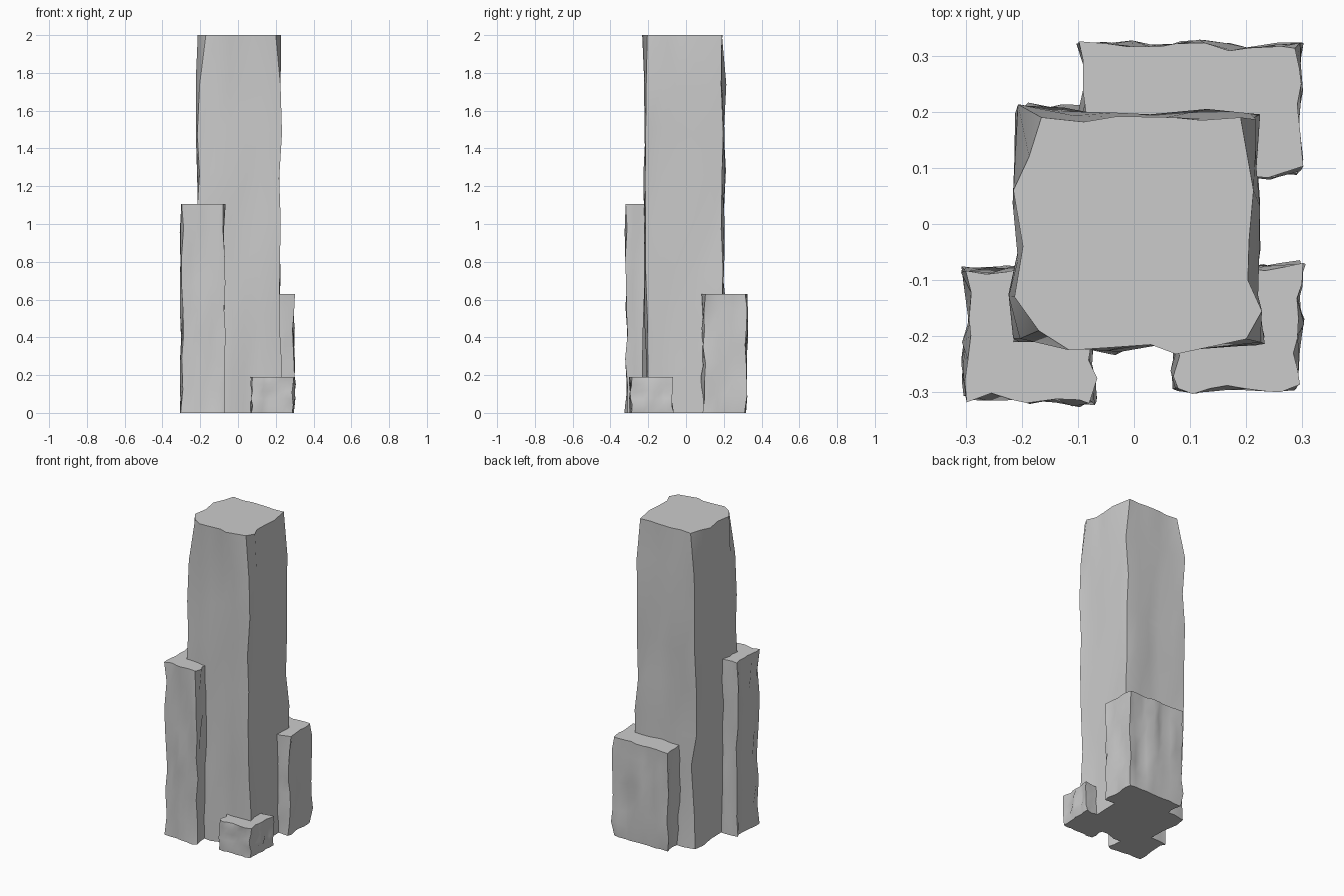
import bpy, bmesh, random

if "Cube" in bpy.data.objects:
    bpy.data.objects.remove(bpy.data.objects["Cube"])


def perimeter(x0, x1, y0, y1, nx, ny):
    # counter-clockwise rectangle outline, starting front left
    p = [(x0 + (x1 - x0) * i / nx, y0) for i in range(nx)]
    p += [(x1, y0 + (y1 - y0) * i / ny) for i in range(ny)]
    p += [(x1 - (x1 - x0) * i / nx, y1) for i in range(nx)]
    p += [(x0, y1 - (y1 - y0) * i / ny) for i in range(ny)]
    return p


def pillar(name, x0, x1, y0, y1, h, nx, ny, levels, amp, seed, top=None):
    rng = random.Random(seed)
    base = perimeter(x0, x1, y0, y1, nx, ny)
    cols = [(rng.uniform(-amp, amp) * 0.5, rng.uniform(-amp, amp) * 0.5) for _ in base]
    bm = bmesh.new()
    rings = []
    for k in range(levels + 1):
        z = h * k / levels
        ring = []
        for i, (x, y) in enumerate(base):
            px = x + cols[i][0] + rng.uniform(-amp, amp) * 0.6
            py = y + cols[i][1] + rng.uniform(-amp, amp) * 0.6
            if top and k == levels:
                px, py = top[i]
            dz = 0 if k in (0, levels) else rng.uniform(-0.15, 0.15) * h / levels
            ring.append(bm.verts.new((px, py, z + dz)))
        rings.append(ring)
    n = len(base)
    for a, b in zip(rings, rings[1:]):
        for i in range(n):
            j = (i + 1) % n
            bm.faces.new((a[i], a[j], b[j], b[i]))
    # flat cut caps
    bm.faces.new(rings[0][::-1])
    bm.faces.new(rings[-1])
    me = bpy.data.meshes.new(name)
    bm.to_mesh(me)
    bm.free()
    ob = bpy.data.objects.new(name, me)
    bpy.context.collection.objects.link(ob)
    bpy.ops.object.select_all(action='DESELECT')
    ob.select_set(True)
    bpy.context.view_layer.objects.active = ob
    bpy.ops.object.shade_smooth_by_angle(angle=0.7)
    return ob


# outline of the main pillar's top, five points per side
top = [(-0.17, -0.19), (-0.115, -0.225), (-0.04, -0.22), (0.03, -0.215), (0.075, -0.232),
       (0.2, -0.205), (0.228, -0.155), (0.203, -0.1), (0.205, -0.03), (0.213, 0.06),
       (0.19, 0.19), (0.12, 0.185), (0.07, 0.19), (-0.03, 0.192), (-0.09, 0.182),
       (-0.165, 0.19), (-0.187, 0.12), (-0.215, 0.06), (-0.198, -0.04), (-0.213, -0.13)]
pillar("main_pillar", -0.205, 0.21, -0.212, 0.197, 2.0, 5, 5, 8, 0.022, 3, top)

# lower pillars around it
pillar("front_left_pillar", -0.297, -0.073, -0.313, -0.087, 1.105, 6, 6, 8, 0.014, 5)
pillar("back_right_pillar", -0.09, 0.295, 0.09, 0.315, 0.63, 9, 6, 7, 0.014, 8)
pillar("front_right_block", 0.073, 0.295, -0.295, -0.075, 0.19, 7, 7, 5, 0.011, 12)
